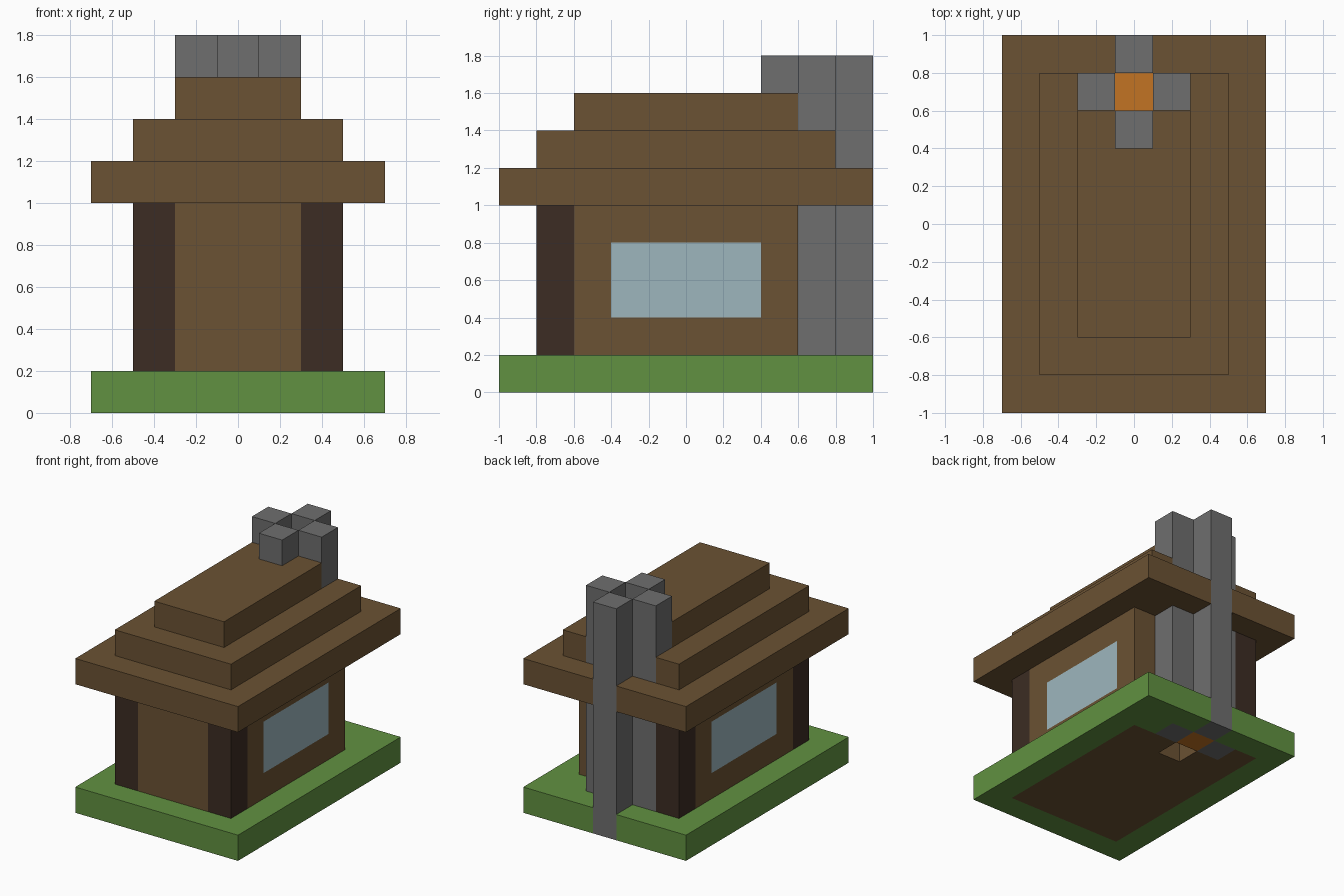
import bpy
import bmesh
from mathutils import Vector

cube = bpy.data.objects.get("Cube")
if cube:
    bpy.data.objects.remove(cube, do_unlink=True)

S = 0.2  # edge of one building block


def material(name, rgb):
    lin = [((c / 255 + 0.055) / 1.055) ** 2.4 for c in rgb] + [1.0]
    mat = bpy.data.materials.new(name)
    mat.use_nodes = True
    mat.diffuse_color = lin
    bsdf = next(n for n in mat.node_tree.nodes if n.type == "BSDF_PRINCIPLED")
    bsdf.inputs["Base Color"].default_value = lin
    return mat


wood = material("brown wood", (107, 82, 51))
dark = material("dark wood", (60, 44, 35))
grass = material("grass green", (97, 145, 65))
stone = material("grey stone", (110, 110, 110))
glass = material("pale blue glass", (157, 182, 190))
ember = material("fire orange", (194, 115, 35))

cells = {}   # block position -> part name
parts = {}   # part name -> material


def fill(name, mat, xs, ys, zs):
    """Fill an inclusive range of blocks; later parts replace earlier ones."""
    parts[name] = mat
    for x in range(xs[0], xs[1] + 1):
        for y in range(ys[0], ys[1] + 1):
            for z in range(zs[0], zs[1] + 1):
                cells[x, y, z] = name


def clear(x, y, zs):
    for z in range(zs[0], zs[1] + 1):
        cells.pop((x, y, z), None)


# Ground slab with the floor let into it
fill("ground", grass, (-3, 3), (0, 9), (0, 0))
fill("floor", wood, (-2, 2), (1, 8), (0, 0))
fill("ground", grass, (2, 2), (8, 8), (0, 0))

# Walls with a glazed opening on each side
fill("front_wall", wood, (-1, 1), (1, 1), (1, 4))
for side, x in (("left", 2), ("right", -2)):
    fill(side + "_wall", wood, (x, x), (2, 7), (1, 4))
    fill(side + "_window", glass, (x, x), (3, 6), (2, 3))

# Corner posts
for name, x, y in (("front_left_post", 2, 1), ("front_right_post", -2, 1),
                   ("back_right_post", -2, 8)):
    fill(name, dark, (x, x), (y, y), (1, 4))

# Stepped roof
fill("roof_eaves", wood, (-3, 3), (0, 9), (5, 5))
fill("roof_middle", wood, (-2, 2), (1, 8), (6, 6))
fill("roof_ridge", wood, (-1, 1), (2, 7), (7, 7))

# Chimney around an open flue, with the hearth open to the front
for x, y in ((0, 9), (-1, 8), (1, 8)):
    fill("chimney", stone, (x, x), (y, y), (0, 8))
fill("chimney", stone, (0, 0), (7, 7), (2, 8))
clear(0, 7, (0, 1))
clear(0, 8, (0, 8))
fill("fire", ember, (0, 0), (8, 8), (0, 0))

AXES = [Vector(v) for v in ((1, 0, 0), (0, 1, 0), (0, 0, 1))]


def build(name, mat):
    """Skin the blocks of one part and merge its flat faces."""
    bm = bmesh.new()
    for cell in [c for c, part in cells.items() if part == name]:
        centre = Vector((cell[0], cell[1] - 4.5, cell[2] + 0.5))
        for i in range(3):
            for sign in (-1, 1):
                n = AXES[i] * sign
                near = tuple(int(a + b) for a, b in zip(cell, n))
                if cells.get(near) == name:
                    continue
                u = AXES[(i + 1) % 3] * sign
                v = AXES[(i + 2) % 3]
                corners = ((-1, -1), (1, -1), (1, 1), (-1, 1))
                bm.faces.new([bm.verts.new((centre + (n + u * a + v * b) / 2) * S)
                              for a, b in corners])
    bmesh.ops.remove_doubles(bm, verts=bm.verts, dist=0.001)
    bmesh.ops.dissolve_limit(bm, angle_limit=0.01, verts=bm.verts, edges=bm.edges)
    mesh = bpy.data.meshes.new(name)
    bm.to_mesh(mesh)
    bm.free()
    mesh.materials.append(mat)
    bpy.context.collection.objects.link(bpy.data.objects.new(name, mesh))


for name, mat in parts.items():
    build(name, mat)
